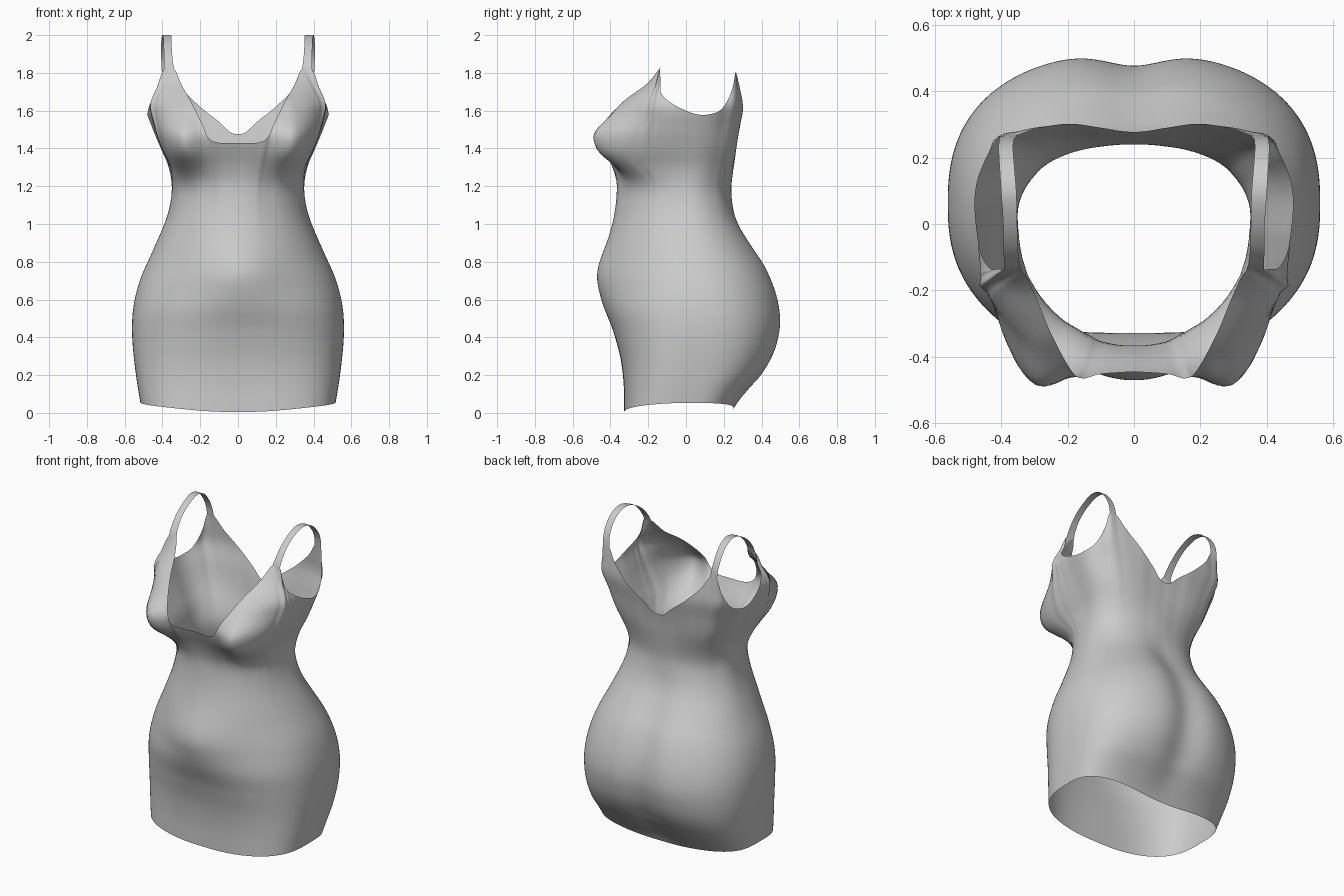
import bpy, bmesh
from math import atan2, cos, sin, exp, pi
from mathutils import Vector

if "Cube" in bpy.data.objects:
    bpy.data.objects.remove(bpy.data.objects["Cube"])

cloth = bpy.data.materials.new("grey cloth")
cloth.use_nodes = True
cloth.diffuse_color = (0.6, 0.6, 0.6, 1)
cloth.node_tree.nodes["Principled BSDF"].inputs["Base Color"].default_value = (0.6, 0.6, 0.6, 1)

# Profiles over height: (z, value)
WIDTH = [(0, .508), (.2, .54), (.4, .56), (.55, .555), (.7, .52), (.85, .455), (1, .39),
         (1.1, .36), (1.2, .35), (1.3, .365), (1.4, .405), (1.5, .445), (1.61, .48),
         (1.66, .468), (1.72, .435), (1.82, .41)]
FRONT = [(0, -.328), (.15, -.33), (.28, -.345), (.42, -.378), (.55, -.407), (.68, -.4),
         (.8, -.39), (.95, -.385), (1.2, -.366), (1.3, -.388), (1.43, -.445), (1.5, -.462),
         (1.6, -.44), (1.68, -.335), (1.74, -.24), (1.82, -.155)]
BACK = [(0, .24), (.06, .28), (.13, .34), (.2, .405), (.3, .468), (.4, .502), (.5, .514),
        (.63, .494), (.77, .44), (.88, .37), (.99, .3), (1.09, .26), (1.2, .242),
        (1.38, .27), (1.5, .287), (1.62, .303), (1.72, .292), (1.82, .27)]
FRONT_SQUARENESS = [(0, 3.2), (.5, 2.35), (1.15, 2), (1.3, 2.5), (1.4, 2.9), (1.6, 2.3), (1.82, 4)]
BACK_SQUARENESS = [(0, 3.2), (.5, 2.4), (1.15, 2.2), (1.4, 2.9), (1.6, 3), (1.82, 5)]
CENTRE_Y = [(0, 0), (.45, .06), (1.15, .01), (1.45, .03), (1.82, .04)]

# Upper edge from front middle, over strap, armhole and strap, to back middle
EDGE = [(0, -.445, 1.43), (.1, -.452, 1.43), (.155, -.465, 1.455), (.19, -.44, 1.53),
        (.25, -.33, 1.65), (.3, -.21, 1.74), (.338, -.142, 1.82), (.392, -.138, 1.82),
        (.41, -.135, 1.75), (.438, -.13, 1.69), (.466, -.07, 1.635), (.48, .04, 1.585),
        (.475, .12, 1.58), (.45, .19, 1.61), (.422, .24, 1.7), (.402, .262, 1.8),
        (.355, .266, 1.8), (.3, .285, 1.72), (.2, .302, 1.62), (.1, .29, 1.54),
        (.04, .28, 1.485), (0, .277, 1.475)]


def slope(table, i):
    a, b = table[max(i - 1, 0)], table[min(i + 1, len(table) - 1)]
    return (b[1] - a[1]) / (b[0] - a[0])


def smooth_value(table, x):
    """Cubic interpolation through a table of pairs."""
    x = min(max(x, table[0][0]), table[-1][0])
    i = max(k for k in range(len(table) - 1) if table[k][0] <= x)
    (x0, v0), (x1, v1) = table[i], table[i + 1]
    h = x1 - x0
    t = (x - x0) / h
    return (v0 * (1 + 2 * t) * (1 - t) ** 2 + v1 * t * t * (3 - 2 * t)
            + h * t * (1 - t) * (slope(table, i) * (1 - t) - slope(table, i + 1) * t))


def indexed(rows):
    """Turn rows of values into one smooth table per column."""
    return [list(enumerate(column)) for column in zip(*rows)]


def bump(offset, size, power=2):
    return exp(-abs(offset / size) ** power)


def body_point(angle, z):
    """Rounded cross-section plus bust, belly and the hollow down the back."""
    c, s = cos(angle), sin(angle)
    n = smooth_value(BACK_SQUARENESS if s > 0 else FRONT_SQUARENESS, z)
    middle = smooth_value(CENTRE_Y, z)
    depth = abs(smooth_value(BACK if s > 0 else FRONT, z) - middle)
    r = ((abs(c) / smooth_value(WIDTH, z)) ** n + (abs(s) / depth) ** n) ** (-1 / n)
    x, y = r * c, middle + r * s
    if s < 0:
        fade = min(1, s * s * 3)
        y -= fade * .115 * bump(x - .315, .13) * bump(z - 1.42, .14, 3)
        y -= fade * .075 * bump(x, .25) * bump(z - .74, .18)
    else:
        y -= .037 * bump(x, .12) * min(1, z / .25) * (1 - .75 * bump(z - 1.2, .2))
    return Vector((x, y, z))


def grid(name, columns):
    """Mirrored smooth sheet through columns of points."""
    bm = bmesh.new()
    cols = [[bm.verts.new(p) for p in col] for col in columns]
    for a, b in zip(cols, cols[1:]):
        for i in range(len(a) - 1):
            bm.faces.new((a[i], b[i], b[i + 1], a[i + 1]))
    bmesh.ops.recalc_face_normals(bm, faces=bm.faces)
    mesh = bpy.data.meshes.new(name)
    bm.to_mesh(mesh)
    bm.free()
    for p in mesh.polygons:
        p.use_smooth = True
    mesh.materials.append(cloth)
    obj = bpy.data.objects.new(name, mesh)
    bpy.context.collection.objects.link(obj)
    obj.modifiers.new("mirror", "MIRROR").use_clip = True


# Dress body: columns fan from the hem and settle onto the upper edge
edge_tables = indexed(EDGE)
STEPS, ROWS = 7, 72
count = (len(EDGE) - 1) * STEPS
columns = []
for j in range(count + 1):
    rim = Vector([smooth_value(t, j / STEPS) for t in edge_tables])
    low = -pi / 2 + pi * j / count
    high = atan2(rim.y - smooth_value(CENTRE_Y, rim.z), rim.x)
    hem = .005 + .048 * cos(low) ** 3 + .012 * max(0, sin(low))
    gap = rim - body_point(high, rim.z)
    column = []
    for i in range(ROWS + 1):
        t = i / ROWS
        p = body_point(low + (high - low) * t * t, hem + (rim.z - hem) * t)
        column.append(p + gap * t ** 6)
    if j in (0, count):
        for p in column:
            p.x = 0
    columns.append(column)
grid("dress_body", columns)

# Shoulder straps: flat ribbon arching from front to back, (y, z, inner x, outer x)
STRAP = [(-.14, 1.815, .338, .392), (-.118, 1.86, .345, .392), (-.07, 1.92, .35, .393),
         (0, 1.97, .352, .394), (.09, 2, .354, .4), (.17, 1.978, .36, .405),
         (.225, 1.92, .364, .408), (.254, 1.86, .362, .406), (.265, 1.795, .354, .403)]
strap_tables = indexed(STRAP)
ribbon = []
for j in range((len(STRAP) - 1) * STEPS + 1):
    y, z, inner, outer = (smooth_value(t, j / STEPS) for t in strap_tables)
    ribbon.append([Vector((inner + (outer - inner) * i / 4, y, z)) for i in range(5)])
grid("shoulder_straps", ribbon)
